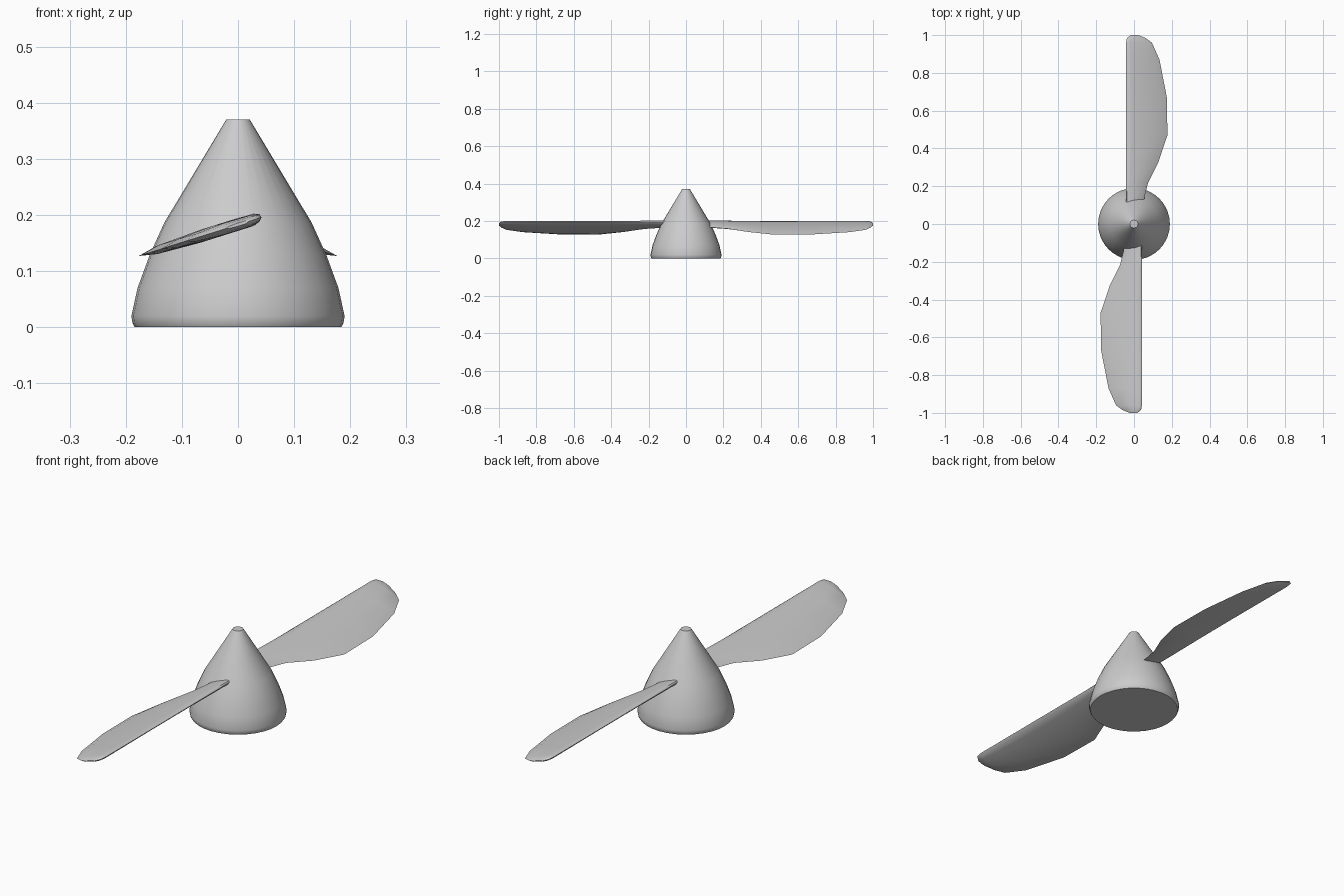
import bpy, bmesh, math

if "Cube" in bpy.data.objects:
    bpy.data.objects.remove(bpy.data.objects["Cube"])


def make_object(name, bm, angle):
    bmesh.ops.recalc_face_normals(bm, faces=bm.faces)
    mesh = bpy.data.meshes.new(name)
    bm.to_mesh(mesh)
    bm.free()
    ob = bpy.data.objects.new(name, mesh)
    bpy.context.collection.objects.link(ob)
    bpy.ops.object.select_all(action='DESELECT')
    ob.select_set(True)
    bpy.context.view_layer.objects.active = ob
    bpy.ops.object.shade_smooth_by_angle(angle=math.radians(angle))
    return ob


def loft(name, rings, angle):
    bm = bmesh.new()
    loops = [[bm.verts.new(p) for p in ring] for ring in rings]
    n = len(loops[0])
    for a, b in zip(loops, loops[1:]):
        for i in range(n):
            j = (i + 1) % n
            bm.faces.new((a[i], a[j], b[j], b[i]))
    bm.faces.new(loops[0])
    bm.faces.new(loops[-1])
    return make_object(name, bm, angle)


# Spinner cone: revolved (radius, height) profile
profile = [(0.184, 0), (0.188, 0.007), (0.190, 0.02), (0.179, 0.07),
           (0.157, 0.13), (0.131, 0.187), (0.021, 0.37)]
SEG = 32
loft("spinner", [[(r * math.cos(2 * math.pi * i / SEG),
                   r * math.sin(2 * math.pi * i / SEG), z)
                  for i in range(SEG)] for r, z in profile], 40)

# Blade stations: (y, straight edge x, curved edge x, thickness scale)
stations = [(0.08, -0.042, 0.050, 1), (0.14, -0.042, 0.055, 1),
            (0.22, -0.042, 0.075, 1), (0.33, -0.042, 0.130, 1),
            (0.47, -0.042, 0.177, 1), (0.67, -0.042, 0.174, 1),
            (0.87, -0.042, 0.135, 1), (0.96, -0.042, 0.095, 0.9),
            (0.985, -0.037, 0.060, 0.65), (1.0, -0.018, 0.022, 0.25)]
# Aerofoil section: (fraction of chord, half thickness)
section = [(0, 0), (0.04, 0.007), (0.15, 0.011), (0.5, 0.012),
           (0.85, 0.008), (1, 0), (0.85, -0.007), (0.5, -0.011),
           (0.15, -0.011), (0.04, -0.007)]


def blade(name, sign):
    rings = []
    for y, x0, x1, k in stations:
        ring = []
        for t, h in section:
            x = x0 + (x1 - x0) * t
            z = 0.196 - 0.315 * (x + 0.042) + h * k
            ring.append((sign * x, sign * y, z))
        rings.append(ring)
    loft(name, rings, 50)


# Two opposite blades
blade("rear_blade", 1)
blade("front_blade", -1)
